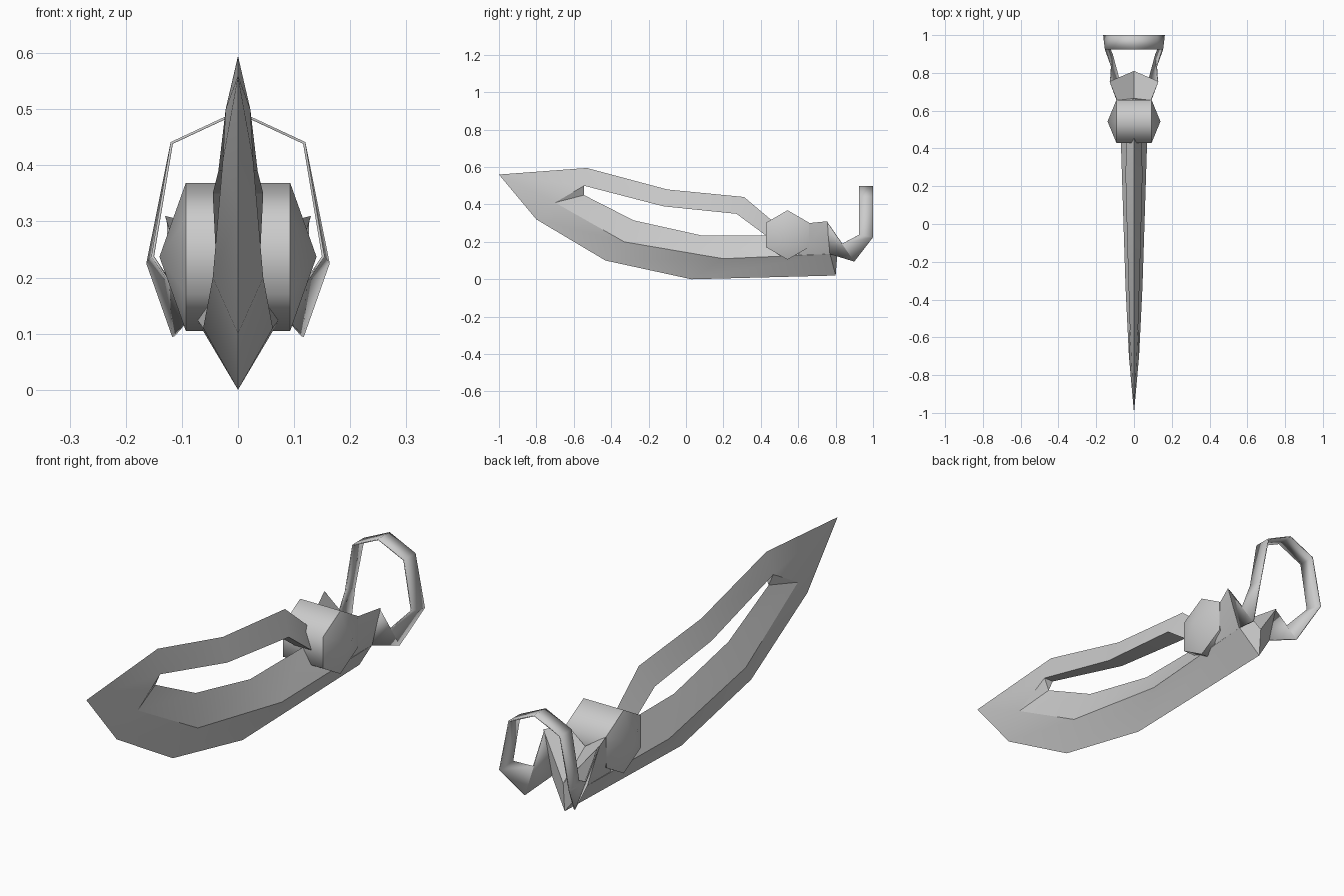
import bpy, bmesh, math
from mathutils import Vector

cube = bpy.data.objects.get("Cube")
if cube:
    bpy.data.objects.remove(cube, do_unlink=True)

mat = bpy.data.materials.new("plain_grey")
mat.use_nodes = True
GREY = (0.6, 0.6, 0.6, 1)
mat.diffuse_color = GREY
mat.node_tree.nodes["Principled BSDF"].inputs["Base Color"].default_value = GREY


def finish(name, bm, angle=30, thickness=0):
    """Turn a bmesh into a shaded object."""
    bmesh.ops.remove_doubles(bm, verts=bm.verts, dist=0.0005)
    bmesh.ops.recalc_face_normals(bm, faces=bm.faces)
    mesh = bpy.data.meshes.new(name)
    bm.to_mesh(mesh)
    bm.free()
    mesh.materials.append(mat)
    obj = bpy.data.objects.new(name, mesh)
    bpy.context.collection.objects.link(obj)
    bpy.ops.object.select_all(action='DESELECT')
    obj.select_set(True)
    bpy.context.view_layer.objects.active = obj
    if thickness:
        solid = obj.modifiers.new("thickness", 'SOLIDIFY')
        solid.thickness = thickness
        solid.offset = 0
    bpy.ops.object.shade_smooth_by_angle(angle=math.radians(angle))
    return obj


def face(bm, *points):
    bm.faces.new([bm.verts.new(p) for p in points])


def flip(p):
    return (-p[0], p[1], p[2])


def both(bm, *points):
    """Add a face and its mirror image."""
    face(bm, *points)
    face(bm, *[flip(p) for p in points])


# Stations along the blade, front to back
tip = (0, -1, 0.56)
keel = [(0, -0.8, 0.32), (0, -0.43, 0.10), (0, 0.03, 0), (0, 0.8, 0.02)]
chine = [(0.027, -0.7, 0.41), (0.045, -0.33, 0.2), (0.062, 0.2, 0.11), (0.08, 0.77, 0.135)]
ridge = [(0, -0.545, 0.45), (0, -0.28, 0.315), (0, 0.08, 0.235), (0, 0.45, 0.235)]
spine = [(0, -0.53, 0.595), (0, -0.1, 0.48), (0, 0.31, 0.44), (0, 0.5, 0.28)]
under = [(0.022, -0.545, 0.5), (0.035, -0.12, 0.39), (0.045, 0.27, 0.35), (0.038, 0.46, 0.21)]

# Blade: nose, lower hull and upper strut around the long opening
bm = bmesh.new()
both(bm, tip, spine[0], under[0])
both(bm, tip, under[0], chine[0])
both(bm, tip, chine[0], keel[0])
both(bm, under[0], ridge[0], chine[0])
face(bm, under[0], flip(under[0]), ridge[0])
for i in range(3):
    j = i + 1
    both(bm, keel[i], chine[i], chine[j], keel[j])
    both(bm, chine[i], ridge[i], ridge[j], chine[j])
    both(bm, under[i], spine[i], spine[j], under[j])
    face(bm, under[i], under[j], flip(under[j]), flip(under[i]))
both(bm, keel[3], chine[3], ridge[3])
face(bm, spine[3], under[3], flip(under[3]))
finish("blade", bm)

# Notched stern with two raised fins
low, high = (0.072, 0.6, 0.125), (0.09, 0.655, 0.3)
fin, corner = (0.13, 0.755, 0.31), chine[3]
bottom, notch, valley = keel[3], (0, 0.81, 0.14), (0, 0.665, 0.24)
bm = bmesh.new()
both(bm, low, high, fin, corner)
both(bm, corner, fin, notch, bottom)
both(bm, high, valley, notch, fin)
both(bm, low, corner, bottom)
both(bm, low, high, valley, bottom)
finish("stern_fins", bm)

# Hexagonal drum with pointed caps
bm = bmesh.new()
rim = []
for k in range(6):
    a = math.radians(60 * k + 30)
    rim.append((0.093, 0.543 + 0.132 * math.cos(a), 0.237 + 0.132 * math.sin(a)))
for k in range(6):
    p, q = rim[k], rim[(k + 1) % 6]
    face(bm, p, q, flip(q), flip(p))
    both(bm, p, q, (0.14, 0.543, 0.237))
finish("drum", bm, 61)

# Thin looped band rising from the fins
front = [(0.125, 0.755, 0.305), (0.12, 0.835, 0.19), (0.152, 0.925, 0.238),
         (0.118, 0.925, 0.44), (0, 0.925, 0.495)]
back = [(0.08, 0.77, 0.135), (0.115, 0.9, 0.095), (0.161, 1, 0.225),
        (0.118, 1, 0.44), (0, 1, 0.495)]
bm = bmesh.new()
for i in range(4):
    both(bm, front[i], front[i + 1], back[i + 1], back[i])
finish("tail_loop", bm, 30, 0.005)
